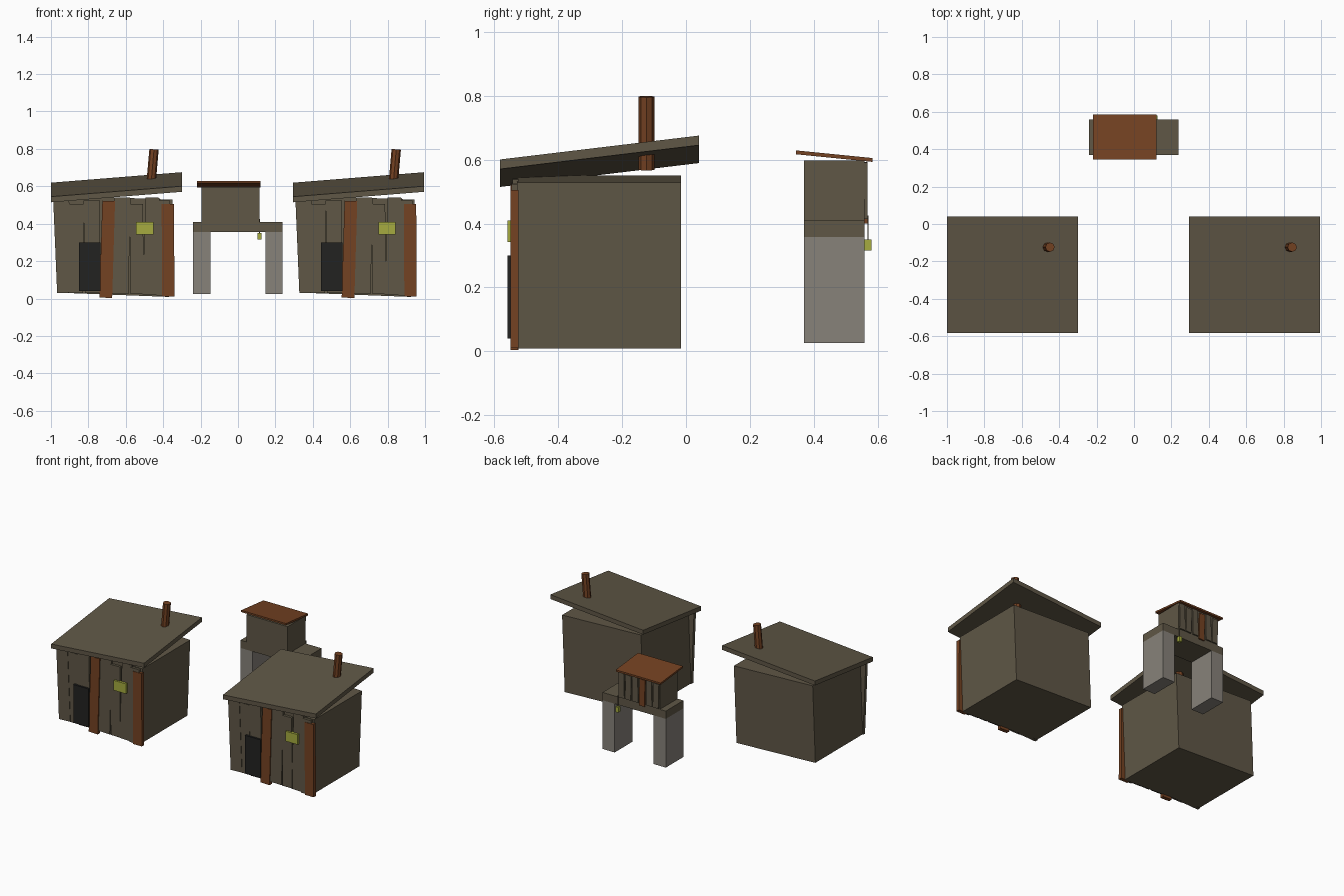
import bpy
import bmesh
from math import radians
from mathutils import Matrix

default = bpy.data.objects.get("Cube")
if default:
    bpy.data.objects.remove(default)


def material(name, r, g, b):
    m = bpy.data.materials.new(name)
    m.use_nodes = True
    m.diffuse_color = (r, g, b, 1)
    bsdf = next(n for n in m.node_tree.nodes if n.type == "BSDF_PRINCIPLED")
    bsdf.inputs["Base Color"].default_value = (r, g, b, 1)
    return m


WOOD = material("weathered wood", 0.115, 0.095, 0.061)
RUST = material("rusty brown", 0.175, 0.054, 0.016)
STONE = material("grey stone", 0.242, 0.223, 0.195)
BLACK = material("door black", 0.016, 0.016, 0.015)
GLOW = material("yellow glow", 0.38, 0.41, 0.05)


def finish(name, bm, mat, location, tilt=0):
    mesh = bpy.data.meshes.new(name)
    bm.to_mesh(mesh)
    bm.free()
    mesh.materials.append(mat)
    obj = bpy.data.objects.new(name, mesh)
    obj.location = location
    obj.rotation_euler.y = radians(tilt)
    bpy.context.collection.objects.link(obj)
    return obj


def box(name, mat, x, y, z, tilt=0, slope=(0, 0)):
    """Box from (min, max) ranges; tilt leans it sideways, slope shears its height."""
    size = [b - a for a, b in (x, y, z)]
    centre = [(a + b) / 2 for a, b in (x, y, z)]
    bm = bmesh.new()
    bmesh.ops.create_cube(bm, size=1, matrix=Matrix.Diagonal((*size, 1)))
    for v in bm.verts:
        v.co.z += slope[0] * v.co.x + slope[1] * v.co.y
    return finish(name, bm, mat, centre, tilt)


def plank(name, mat, x, width, y, z, tilt):
    return box(name, mat, (x - width / 2, x + width / 2), y, z, tilt)


# Centre x, width, bottom, top, lean of each front board
HUT_BOARDS = [
    (-0.285, 0.085, 0.03, 0.53, -2.4), (-0.215, 0.075, 0.03, 0.505, 0.4),
    (-0.13, 0.085, 0.03, 0.525, -1), (0.025, 0.09, 0.025, 0.54, 1.5),
    (0.108, 0.072, 0.025, 0.505, -0.5), (0.185, 0.075, 0.02, 0.54, 1.8),
    (0.25, 0.065, 0.015, 0.525, 1),
]


def hut(side, cx):
    # Leaning body
    box(side + "_hut_body", WOOD, (cx - 0.305, cx + 0.29), (-0.53, -0.015),
        (0.02, 0.54), 2.2)
    # Front boards
    for i, (x, w, z0, z1, tilt) in enumerate(HUT_BOARDS):
        front = -0.547 + 0.003 * (i % 2)
        plank(f"{side}_hut_board_{i + 1}", WOOD, cx + x, w, (front, -0.525), (z0, z1), tilt)
    plank(side + "_hut_rust_post_inner", RUST, cx - 0.049, 0.068, (-0.55, -0.525),
          (0.004, 0.522), 1.7)
    plank(side + "_hut_rust_post_outer", RUST, cx + 0.276, 0.066, (-0.55, -0.525),
          (0.01, 0.505), -0.3)
    # Door and window
    box(side + "_hut_door", BLACK, (cx - 0.2, cx - 0.085), (-0.56, -0.54), (0.04, 0.3))
    box(side + "_hut_window", GLOW, (cx + 0.105, cx + 0.197), (-0.56, -0.54), (0.342, 0.41))
    # Lopsided slab roof
    box(side + "_hut_roof", WOOD, (cx - 0.35, cx + 0.35), (-0.583, 0.04),
        (0.58, 0.61), slope=(0.08, 0.12))
    # Stove pipe
    bm = bmesh.new()
    bmesh.ops.create_cone(bm, cap_ends=True, segments=8, radius1=0.025, radius2=0.025,
                          depth=0.23)
    finish(side + "_hut_chimney", bm, RUST, (cx + 0.191, -0.124, 0.683), 5)


hut("right", -0.65)
hut("left", 0.645)

# Gate tower: two piers, deck and cabin
DEPTH = (0.37, 0.56)
box("right_pier", STONE, (-0.24, -0.148), DEPTH, (0.025, 0.357))
box("left_pier", STONE, (0.146, 0.238), DEPTH, (0.025, 0.357))
box("tower_deck", WOOD, (-0.24, 0.238), DEPTH, (0.357, 0.41))
box("tower_cabin", WOOD, (-0.195, 0.115), DEPTH, (0.41, 0.597))
box("tower_roof", RUST, (-0.218, 0.12), (0.345, 0.585), (0.605, 0.617), slope=(0, -0.1))

# Cabin boards facing the rear
for i in range(6):
    x = 0.09 - 0.052 * i
    rusty = i == 3
    plank(f"cabin_board_{i + 1}", RUST if rusty else WOOD, x, 0.042, (0.555, 0.569),
          (0.4 if rusty else 0.415, 0.592 - 0.01 * (i % 2)), 1.5 * (-1) ** i)

# Hanging lantern
box("lantern_cord", WOOD, (0.113, 0.117), (0.568, 0.572), (0.345, 0.425))
box("lantern", GLOW, (0.104, 0.126), (0.559, 0.581), (0.315, 0.35))
